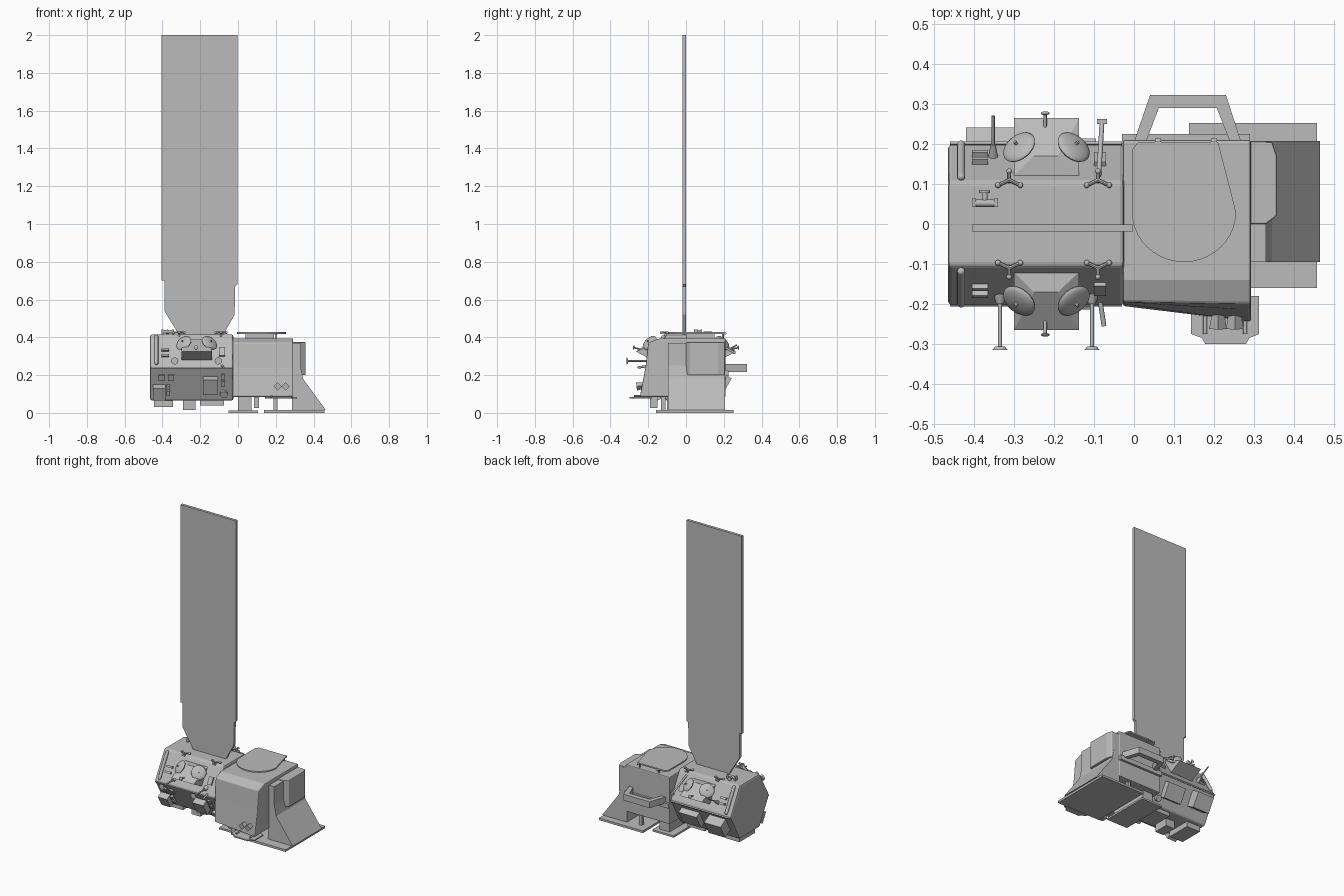
import bpy, bmesh, math
from mathutils import Vector, Matrix

grey = bpy.data.materials.new("hull_grey")
grey.diffuse_color = (0.5, 0.5, 0.5, 1)


def finish(name, bm, bevel=0, smooth=False):
    bmesh.ops.recalc_face_normals(bm, faces=bm.faces)
    me = bpy.data.meshes.new(name)
    bm.to_mesh(me)
    bm.free()
    me.materials.append(grey)
    ob = bpy.data.objects.new(name, me)
    bpy.context.collection.objects.link(ob)
    if bevel:
        m = ob.modifiers.new("bevel", 'BEVEL')
        m.width, m.segments, m.limit_method = bevel, 2, 'ANGLE'
    if smooth:
        bpy.ops.object.select_all(action='DESELECT')
        ob.select_set(True)
        bpy.context.view_layer.objects.active = ob
        bpy.ops.object.shade_smooth_by_angle(angle=math.radians(40))
    return ob


def loft(name, a, b, bevel=0):
    """Closed solid between two matching rings."""
    bm = bmesh.new()
    va, vb = [bm.verts.new(p) for p in a], [bm.verts.new(p) for p in b]
    bm.faces.new(va)
    bm.faces.new(vb[::-1])
    for i in range(len(a)):
        j = (i + 1) % len(a)
        bm.faces.new((va[i], vb[i], vb[j], va[j]))
    return finish(name, bm, bevel)


def prism(name, pts, axis, lo, hi, bevel=0):
    k = 'xyz'.index(axis)

    def ring(t):
        return [p[:k] + (t,) + p[k:] for p in pts]
    return loft(name, ring(lo), ring(hi), bevel)


def box(name, x0, x1, y0, y1, z0, z1, bevel=0):
    return prism(name, [(x0, y0), (x1, y0), (x1, y1), (x0, y1)], 'z', z0, z1, bevel)


def rod(name, p, q, r, r2=None, n=12):
    p, q = Vector(p), Vector(q)
    bm = bmesh.new()
    mat = Matrix.Translation((p + q) / 2) @ (q - p).to_track_quat('Z', 'Y').to_matrix().to_4x4()
    bmesh.ops.create_cone(bm, cap_ends=True, segments=n, radius1=r, depth=(q - p).length,
                          radius2=r if r2 is None else r2, matrix=mat)
    return finish(name, bm, smooth=True)


def ball(name, c, r, normal=(0, 0, 1), flat=1.0):
    bm = bmesh.new()
    mat = Matrix.Translation(c) @ Vector(normal).to_track_quat('Z', 'Y').to_matrix().to_4x4()
    bmesh.ops.create_uvsphere(bm, u_segments=20, v_segments=10, radius=r,
                              matrix=mat @ Matrix.Diagonal((1, 1, flat, 1)))
    return finish(name, bm, smooth=True)


def slope_point(z, s, out=0):
    """Point and normal on the hexagonal hull side s at height z."""
    n = Vector((0, s * 0.868, 0.496 if z > 0.24 else -0.496))
    return Vector((0, s * (0.203 - abs(z - 0.24) * 0.571), z)) + n * out, n


def on_slope(name, x, z, sx, length, thick, s=-1):
    """Box sitting on a sloped hull face."""
    p, n = slope_point(z, s, thick / 2 - 0.003)
    p.x = x
    ax = Vector((1, 0, 0))
    rot = Matrix((ax, n.cross(ax), n)).transposed().to_4x4()
    bm = bmesh.new()
    bmesh.ops.create_cube(bm, size=1, matrix=Matrix.Translation(p) @ rot @
                          Matrix.Diagonal((sx, length, thick, 1)))
    return finish(name, bm)


# hexagonal equipment hull
hexagon = [(-0.105, 0.415), (-0.205, 0.24), (-0.105, 0.065),
           (0.105, 0.065), (0.2, 0.24), (0.105, 0.415)]
prism("hex_hull", hexagon, 'x', -0.465, -0.025, 0.01)

# tall panel with stepped, tapered foot
prism("tall_panel", [(-0.405, 2.0), (-0.003, 2.0), (-0.003, 0.68), (-0.015, 0.67), (-0.018, 0.52),
                     (-0.08, 0.41), (-0.31, 0.41), (-0.39, 0.54), (-0.39, 0.7), (-0.405, 0.7)],
      'y', -0.019, -0.001)

# main cabin, its front bulging lower right
left = [(0.21, 0.085), (0.21, 0.395), (-0.14, 0.395), (-0.195, 0.372), (-0.2, 0.24), (-0.205, 0.085)]
right = [(0.21, 0.085), (0.21, 0.395), (-0.14, 0.395), (-0.2, 0.372), (-0.215, 0.24), (-0.245, 0.085)]
loft("cabin", [(-0.028, y, z) for y, z in left], [(0.292, y, z) for y, z in right], 0.006)

# lid on posts above the cabin
lid = [(0.01, 0.205), (0.21, 0.205), (0.245, 0.07)]
lid += [(0.125 + 0.13 * math.cos(a), 0.03 + 0.125 * math.sin(a))
        for a in [-math.pi * i / 20 for i in range(21)]]
lid += [(-0.005, 0.185)]
prism("cabin_lid", lid, 'z', 0.418, 0.427)
for x in (0.06, 0.2):
    rod("lid_post", (x, 0.195, 0.39), (x, 0.195, 0.42), 0.005)
    rod("lid_hinge", (x - 0.008, 0.208, 0.42), (x + 0.008, 0.208, 0.42), 0.006)
box("lid_pedestal", 0.04, 0.19, 0.0, 0.15, 0.39, 0.419)

# flared side duct
prism("duct", [(0.285, 0.015), (0.465, 0.015), (0.345, 0.18), (0.33, 0.25), (0.33, 0.37), (0.285, 0.37)],
      'y', -0.095, 0.207)
prism("duct_bulge", [(0.285, 0.0), (0.33, 0.0), (0.357, 0.02), (0.357, 0.17), (0.345, 0.205), (0.285, 0.207)],
      'z', 0.2, 0.375, 0.004)

# ground plates, legs and front step
box("base_plate", 0.138, 0.458, -0.16, 0.252, 0.0, 0.014)
box("foot_plate", -0.05, 0.105, -0.125, 0.2, 0.0, 0.012)
box("wide_leg", 0.0, 0.072, -0.1, 0.17, 0.01, 0.09)
box("narrow_leg", 0.085, 0.11, -0.19, -0.15, 0.025, 0.09)
for y in (-0.12, 0.18):
    box("base_leg", 0.187, 0.208, y - 0.012, y + 0.012, 0.01, 0.09)
prism("front_step", [(0.143, -0.18), (0.143, -0.275), (0.17, -0.285), (0.178, -0.3), (0.28, -0.3),
                     (0.288, -0.285), (0.313, -0.275), (0.313, -0.18)], 'z', 0.076, 0.084)
for x in (0.178, 0.278):
    rod("step_bar", (x, -0.2, 0.09), (x, -0.275, 0.09), 0.005)
for x in (0.21, 0.252):
    rod("cabin_nozzle", (x, -0.215, 0.145), (x, -0.262, 0.14), 0.014, 0.022, 4)

# trapezoid handle on the cabin back
outer = [(0.0, 0.205), (0.04, 0.322), (0.23, 0.322), (0.268, 0.205)]
inner = [(0.03, 0.205), (0.062, 0.29), (0.207, 0.29), (0.24, 0.205)]
for i in range(3):
    prism("handle_bar", [outer[i], outer[i + 1], inner[i + 1], inner[i]], 'z', 0.217, 0.258)
box("handle_mount", -0.03, 0.29, 0.2, 0.225, 0.195, 0.225)

# boxes under the hull
box("under_box_left", -0.445, -0.345, -0.08, 0.08, 0.03, 0.07)
box("under_box_mid", -0.29, -0.225, -0.07, 0.03, 0.015, 0.07)
box("under_box_right", -0.2, -0.075, -0.06, 0.09, 0.04, 0.07)

for s in (-1, 1):
    # dish housing with two dishes and a mushroom antenna
    bm = bmesh.new()
    for x0, x1, y, z in ((-0.3, -0.137, 0.265, 0.325), (-0.25, -0.19, 0.17, 0.388),
                         (-0.3, -0.137, 0.12, 0.385), (-0.3, -0.137, 0.18, 0.28)):
        for x in (x0, x1):
            bm.verts.new((x, s * y, z))
    bmesh.ops.convex_hull(bm, input=bm.verts)
    finish("dish_housing", bm)
    for d in (-1, 1):
        n = Vector((d * 0.5, s * 0.6, 0.6)).normalized()
        c = Vector((-0.219 + d * 0.068, s * 0.192, 0.37))
        ball("dish", c, 0.046, n, 0.3)
        rod("dish_feed", c, c + n * 0.022, 0.004)
    rod("mushroom_stem", (-0.222, s * 0.235, 0.335), (-0.222, s * 0.275, 0.345), 0.004)
    ball("mushroom_cap", (-0.222, s * 0.277, 0.346), 0.011, (0, s, 0.2), 0.4)

    # end pipe following the upper slope
    a, b = slope_point(0.26, s, 0.008)[0], slope_point(0.4, s, 0.008)[0]
    a.x = b.x = -0.432
    rod("end_pipe", a, b, 0.01)
    for p in (a, b):
        ball("pipe_end", p, 0.01)

    # Y-shaped clamps on the top edges
    for x in (-0.312, -0.09):
        c = (x, s * 0.11, 0.425)
        for dx, dy in ((-0.028, -0.013), (0.028, -0.013), (0, 0.022)):
            e = (x + dx, s * (0.11 + dy), 0.425)
            rod("clamp_arm", c, e, 0.005, n=8)
            ball("clamp_tip", e, 0.007)
        rod("clamp_post", (x, s * 0.105, 0.4), c, 0.006)

    # small boxes on the upper slope
    for z in (0.3, 0.33):
        on_slope("slope_box", -0.385, z, 0.04, 0.013, 0.018, s)
    on_slope("slope_bracket", -0.085, 0.32, 0.03, 0.05, 0.015, s)
    on_slope("waist_rail", -0.245, 0.235, 0.43, 0.008, 0.008, s)

    # boxes on the lower slope
    for x, z, w, l, t in ((-0.418, 0.118, 0.066, 0.075, 0.045), (-0.145, 0.155, 0.08, 0.09, 0.045),
                          (-0.405, 0.19, 0.03, 0.035, 0.015), (-0.355, 0.19, 0.03, 0.035, 0.015),
                          (-0.37, 0.14, 0.018, 0.025, 0.02), (-0.37, 0.11, 0.018, 0.025, 0.02),
                          (-0.08, 0.195, 0.02, 0.03, 0.015), (-0.08, 0.16, 0.02, 0.03, 0.015)):
        if s < 0:
            on_slope("lower_box", x, z, w, l, t, s)
    p, n = slope_point(0.105, s)
    p.x = -0.075
    rod("lower_port", p, p + n * 0.02, 0.02)

# larger boxes on the rear lower slope
on_slope("rear_box_left", -0.36, 0.17, 0.12, 0.1, 0.065, 1)
on_slope("rear_box_right", -0.16, 0.16, 0.13, 0.1, 0.04, 1)

# front probes with end discs
for x in (-0.335, -0.105):
    rod("probe_base", (x, -0.175, 0.275), (x, -0.2, 0.275), 0.018, 0.009)
    rod("probe_rod", (x, -0.18, 0.275), (x, -0.31, 0.275), 0.005)
    rod("probe_disc", (x, -0.306, 0.275), (x, -0.315, 0.275), 0.012, 0.019)

# rear whip, handrails and the top valve
rod("rear_whip_base", (-0.352, 0.17, 0.3), (-0.352, 0.2, 0.32), 0.012, 0.006)
rod("rear_whip", (-0.352, 0.18, 0.31), (-0.352, 0.27, 0.36), 0.004)
rod("rear_rail", (-0.088, 0.12, 0.39), (-0.08, 0.255, 0.32), 0.006)
box("rear_rail_end", -0.092, -0.068, 0.25, 0.262, 0.312, 0.328)
rod("front_rail", (-0.085, -0.19, 0.25), (-0.075, -0.255, 0.24), 0.006)
rod("valve_bar", (-0.4, 0.052, 0.43), (-0.345, 0.052, 0.43), 0.009)
for x in (-0.4, -0.345):
    box("valve_end", x - 0.005, x + 0.005, 0.042, 0.064, 0.41, 0.442)
rod("valve_stem", (-0.373, 0.052, 0.428), (-0.373, 0.08, 0.428), 0.007)
rod("valve_wheel", (-0.373, 0.078, 0.428), (-0.373, 0.084, 0.428), 0.013)
